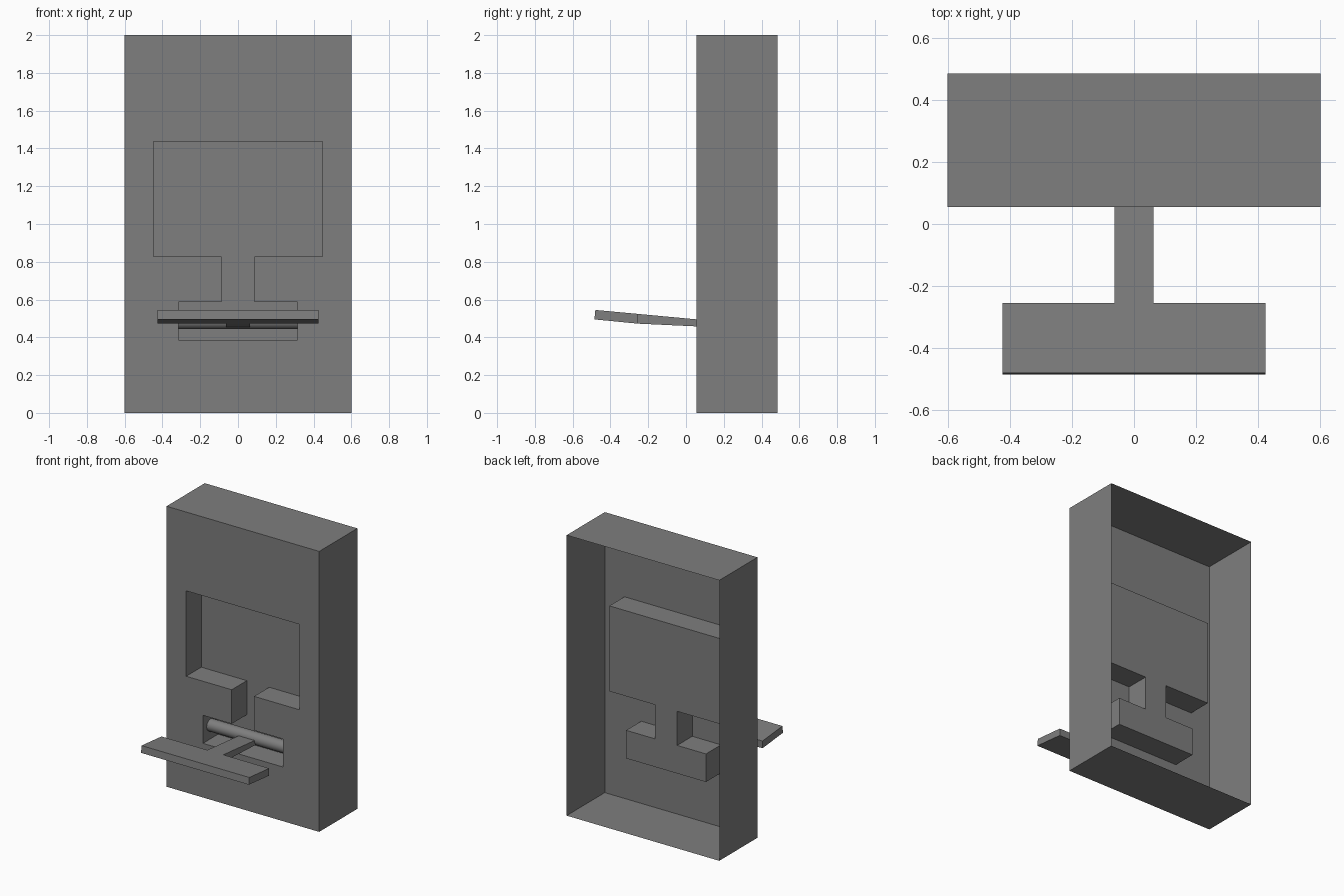
import bpy
import bmesh
from math import pi, radians
from mathutils import Matrix

cube = bpy.data.objects.get("Cube")
if cube:
    bpy.data.objects.remove(cube, do_unlink=True)

grey = bpy.data.materials.new("plain grey")
grey.use_nodes = True
colour = (0.21, 0.21, 0.21, 1)
grey.diffuse_color = colour
grey.node_tree.nodes["Principled BSDF"].inputs["Base Color"].default_value = colour

HALF_WIDTH, FRONT, BACK, HEIGHT = 0.602, 0.055, 0.485, 2.0
POCKET_BACK = FRONT + 0.17
SLOT_HALF, SLOT_LOW, SLOT_HIGH = 0.315, 0.386, 0.586


def finish(name, bm):
    bmesh.ops.recalc_face_normals(bm, faces=bm.faces)
    mesh = bpy.data.meshes.new(name)
    bm.to_mesh(mesh)
    bm.free()
    mesh.materials.append(grey)
    obj = bpy.data.objects.new(name, mesh)
    bpy.context.collection.objects.link(obj)
    return obj


def mirrored(half):
    """Close a right-hand outline with its mirror image."""
    return half + [(-a, b) for a, b in reversed(half)]


def loop(bm, outline, y):
    verts = [bm.verts.new((x, y, z)) for x, z in outline]
    edges = [bm.edges.new((v, verts[i - 1])) for i, v in enumerate(verts)]
    return verts, edges


def bridge(bm, first, second):
    for i in range(len(first)):
        bm.faces.new((first[i - 1], first[i], second[i], second[i - 1]))


# Open-backed housing with a stepped pocket sunk into its front
box = mirrored([(HALF_WIDTH, 0), (HALF_WIDTH, HEIGHT)])
pocket = mirrored([(SLOT_HALF, SLOT_LOW), (SLOT_HALF, SLOT_HIGH),
                   (0.088, SLOT_HIGH), (0.088, 0.829),
                   (0.447, 0.829), (0.447, 1.438)])
bm = bmesh.new()
box_front, box_edges = loop(bm, box, FRONT)
pocket_front, pocket_edges = loop(bm, pocket, FRONT)
bmesh.ops.triangle_fill(bm, edges=box_edges + pocket_edges, use_beauty=True)
bmesh.ops.dissolve_limit(bm, angle_limit=radians(1), verts=[],
                         edges=[e for e in bm.edges if len(e.link_faces) == 2])
box_back, _ = loop(bm, box, BACK)
pocket_back, _ = loop(bm, pocket, POCKET_BACK)
bridge(bm, box_front, box_back)
bridge(bm, pocket_front, pocket_back)
bm.faces.new(pocket_back)
finish("housing", bm)

# Pivot rod across the lower slot
bm = bmesh.new()
turn = (Matrix.Translation((0, (FRONT + POCKET_BACK) / 2, (SLOT_LOW + SLOT_HIGH) / 2))
        @ Matrix.Rotation(pi / 2, 4, "Y"))
bmesh.ops.create_cone(bm, cap_ends=True, segments=48, radius1=0.043, radius2=0.043,
                      depth=2 * SLOT_HALF, matrix=turn)
rod = finish("pivot_rod", bm)
bpy.context.view_layer.objects.active = rod
rod.select_set(True)
bpy.ops.object.shade_smooth_by_angle(angle=radians(40))

# Tilted T-shaped lever: wide handle plus a tapering stem
BAR_FRONT, BAR_BACK, STEM_END = -0.48, -0.255, 0.12
plan = mirrored([(0.425, BAR_FRONT), (0.425, BAR_BACK),
                 (0.063, BAR_BACK), (0.063, STEM_END)])


def top_z(y):
    return 0.545 - 0.093 * (y - BAR_FRONT)


def bottom_z(y):
    bar_drop = 0.1 * (min(y, BAR_BACK) - BAR_FRONT)
    stem_drop = 0.047 * max(0, y - BAR_BACK)
    return 0.495 - bar_drop - stem_drop


bm = bmesh.new()
upper = [bm.verts.new((x, y, top_z(y))) for x, y in plan]
lower = [bm.verts.new((x, y - 0.005 * (y == BAR_FRONT), bottom_z(y))) for x, y in plan]
bridge(bm, upper, lower)
for ring in (upper, lower):
    # Handle and stem are separate flat panels sharing the joint line
    bm.faces.new([ring[i] for i in (0, 1, 2, 5, 6, 7)])
    bm.faces.new(ring[2:6])
finish("lever", bm)
